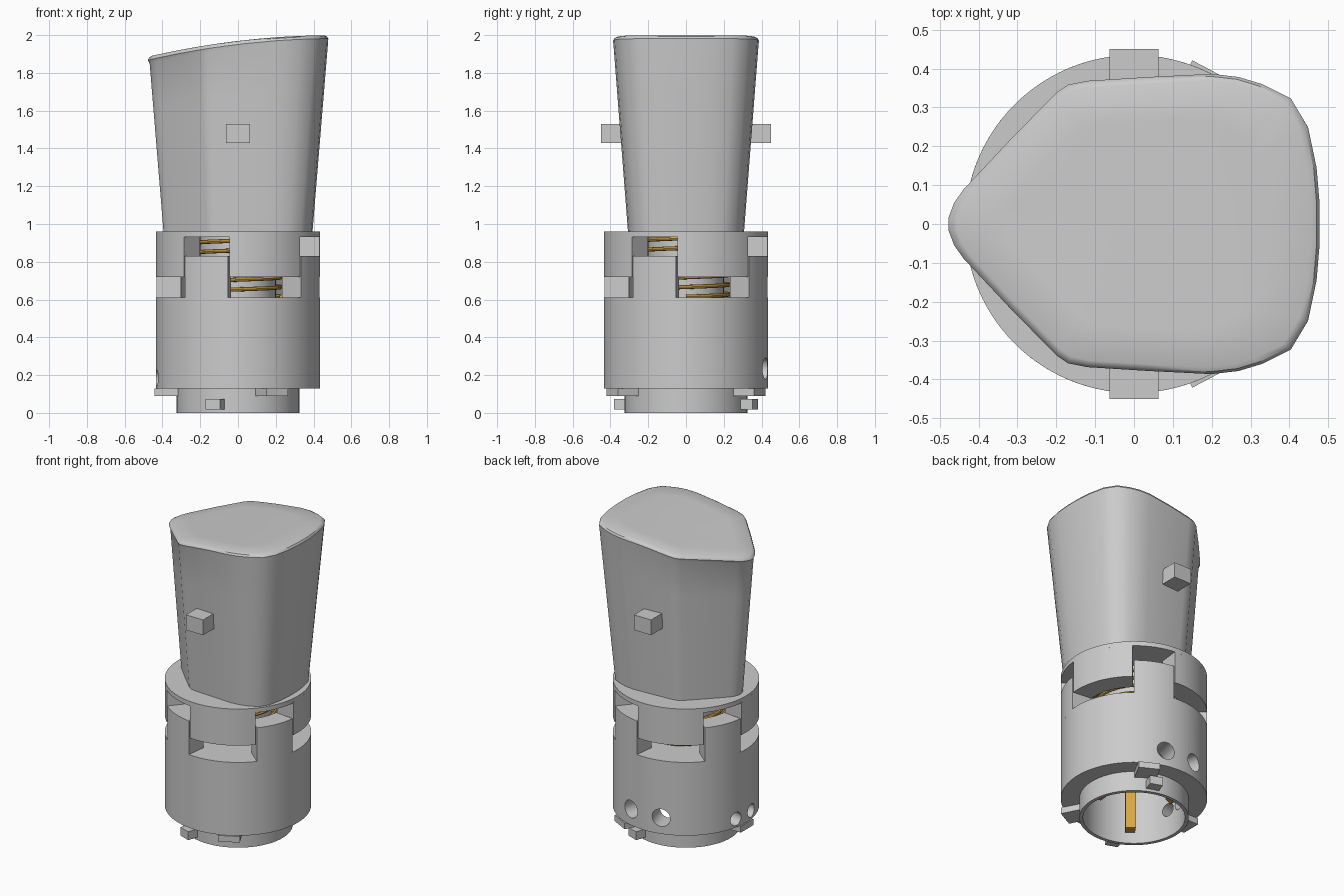
import bpy, bmesh
from math import sin, cos, radians, pi
from mathutils import Matrix, Vector

cube = bpy.data.objects.get("Cube")
if cube:
    bpy.data.objects.remove(cube, do_unlink=True)


def material(name, rgb):
    m = bpy.data.materials.new(name)
    m.use_nodes = True
    m.diffuse_color = (*rgb, 1)
    m.node_tree.nodes["Principled BSDF"].inputs["Base Color"].default_value = (*rgb, 1)
    return m


GREY = material("light grey", (0.6, 0.6, 0.6))
GOLD = material("gold", (0.7, 0.4, 0.06))


def finish(name, bm, mat, smooth=True):
    bmesh.ops.recalc_face_normals(bm, faces=bm.faces)
    me = bpy.data.meshes.new(name)
    bm.to_mesh(me)
    bm.free()
    ob = bpy.data.objects.new(name, me)
    bpy.context.collection.objects.link(ob)
    me.materials.append(mat)
    if smooth:
        for o in bpy.context.selected_objects:
            o.select_set(False)
        ob.select_set(True)
        bpy.context.view_layer.objects.active = ob
        bpy.ops.object.shade_smooth_by_angle(angle=radians(35))
    return ob


def loft(bm, rings, closed=False):
    """Skin a list of equal vertex rings."""
    pairs = list(zip(rings, rings[1:]))
    if closed:
        pairs.append((rings[-1], rings[0]))
    for a, b in pairs:
        for i in range(len(a)):
            j = (i + 1) % len(a)
            bm.faces.new((a[i], a[j], b[j], b[i]))


def lathe(name, profile, mat, n=96):
    """Revolve a closed (radius, z) section around z."""
    bm = bmesh.new()
    rings = [[bm.verts.new((r * cos(2 * pi * i / n), r * sin(2 * pi * i / n), z))
              for i in range(n)] for r, z in profile]
    loft(bm, rings, closed=True)
    return finish(name, bm, mat)


def sector(name, r0, r1, a0, a1, z0, z1, mat, n=14):
    """Curved block between two angles in degrees."""
    bm = bmesh.new()
    rings = []
    for i in range(n + 1):
        a = radians(a0 + (a1 - a0) * i / n)
        rings.append([bm.verts.new((r * cos(a), r * sin(a), z))
                      for r, z in ((r0, z0), (r1, z0), (r1, z1), (r0, z1))])
    loft(bm, rings)
    bm.faces.new(rings[0])
    bm.faces.new(rings[-1])
    return finish(name, bm, mat)


def block(name, r, angle, z, size, mat):
    """Box at a polar position; size is radial, tangential, height."""
    bm = bmesh.new()
    m = (Matrix.Rotation(radians(angle), 4, 'Z') @ Matrix.Translation((r, 0, z))
         @ Matrix.Diagonal((*size, 1)))
    bmesh.ops.create_cube(bm, size=1, matrix=m)
    return finish(name, bm, mat, smooth=False)


# Grip: flared pointed outline with a sloping, rounded top
half = [(-.48, .015), (-.465, .055), (-.44, .09), (-.32, .218), (-.2, .34), (-.17, .36),
        (-.12, .37), (.04, .38), (.2, .388), (.27, .38), (.33, .362), (.405, .325),
        (.45, .25), (.472, .145), (.48, .05)]
outline = half + [(x, -y) for x, y in reversed(half)]


def top_z(x):
    return 1.885 + .19 * (x + .48) - .116 * (x + .48) * (x + .13)


bm = bmesh.new()
BASE = .95
rings = []
for t in (0, .25, .5, .75, 1):
    ring = []
    for x, y in outline:
        z = BASE + (top_z(x) - .035 - BASE) * t
        k = (z - BASE) / (2 - BASE)
        ring.append(bm.verts.new((x * (.82 + .18 * k), y * (.79 + .21 * k), z)))
    rings.append(ring)
for inset, drop in ((.996, .018), (.98, .006), (.95, 0), (.7, 0), (.4, 0), (.12, 0)):
    rings.append([bm.verts.new((x * inset, y * inset, top_z(x * inset) - drop))
                  for x, y in outline])
loft(bm, rings)
bm.faces.new(rings[0])
bm.faces.new(rings[-1])
finish("grip", bm, GREY)

# Side pegs on the grip
for side, label in ((-90, "front"), (90, "back")):
    block(label + "_grip_peg", .39, side, 1.48, (.12, .125, .1), GREY)

# Lower body with hollow socket
body = lathe("body", [(.303, 0), (.325, 0), (.325, .13), (.435, .13), (.435, .61),
                      (.15, .61), (.15, .42), (.303, .42)], GREY)

# Holes drilled through the body wall
bm = bmesh.new()
for angle, z, r in ((76, .235, .057), (105, .235, .057), (168, .185, .043), (188, .185, .043)):
    m = (Matrix.Rotation(radians(angle), 4, 'Z') @ Matrix.Translation((.4, 0, z))
         @ Matrix.Rotation(pi / 2, 4, 'Y'))
    bmesh.ops.create_cone(bm, cap_ends=True, segments=32, radius1=r, radius2=r,
                          depth=.22, matrix=m)
cutter = finish("hole_cutter", bm, GREY, smooth=False)
cutter.hide_render = True
mod = body.modifiers.new("holes", 'BOOLEAN')
mod.operation = 'DIFFERENCE'
mod.solver = 'EXACT'
mod.object = cutter
for o in bpy.context.selected_objects:
    o.select_set(False)
body.select_set(True)
bpy.context.view_layer.objects.active = body
bpy.ops.object.modifier_apply(modifier=mod.name)
bpy.data.objects.remove(cutter, do_unlink=True)

# Interlocking teeth of the body and cap
for i in range(4):
    a = 90 * i
    sector(f"body_tooth_{i + 1}", .305, .435, a - 130, a - 97, .6, .83, GREY)
    sector(f"cap_tooth_{i + 1}", .305, .435, a - 96, a - 41, .72, .94, GREY)
lathe("cap_plate", [(.05, .93), (.435, .93), (.435, .96), (.05, .96)], GREY)

# Inner core
lathe("core", [(.01, .42), (.2, .42), (.2, .94), (.01, .94)], GREY, n=48)

# Coil spring
bm = bmesh.new()
TURNS, STEPS, WIRE = 6, 40, .011
rings = []
for i in range(TURNS * STEPS + 1):
    a = 2 * pi * i / STEPS
    out = Vector((cos(a), sin(a), 0))
    mid = out * .23 + Vector((0, 0, .615 + .31 * i / (TURNS * STEPS)))
    rings.append([bm.verts.new(mid + WIRE * (out * cos(pi * k / 4) + Vector((0, 0, sin(pi * k / 4)))))
                  for k in range(8)])
loft(bm, rings)
bm.faces.new(rings[0])
bm.faces.new(rings[-1])
finish("spring", bm, GOLD)

# Lugs under the body and on the socket, and contact pins
for i, a in enumerate((-62, 62, 180)):
    block(f"body_lug_{i + 1}", .38, a, .11, (.125, .13, .04), GREY)
for i, a in enumerate((-110, 70)):
    block(f"socket_lug_{i + 1}", .35, a, .045, (.08, .08, .055), GREY)
for i, a in enumerate((235, 355, 115)):
    block(f"contact_pin_{i + 1}", .25, a, .245, (.06, .06, .37), GOLD)
